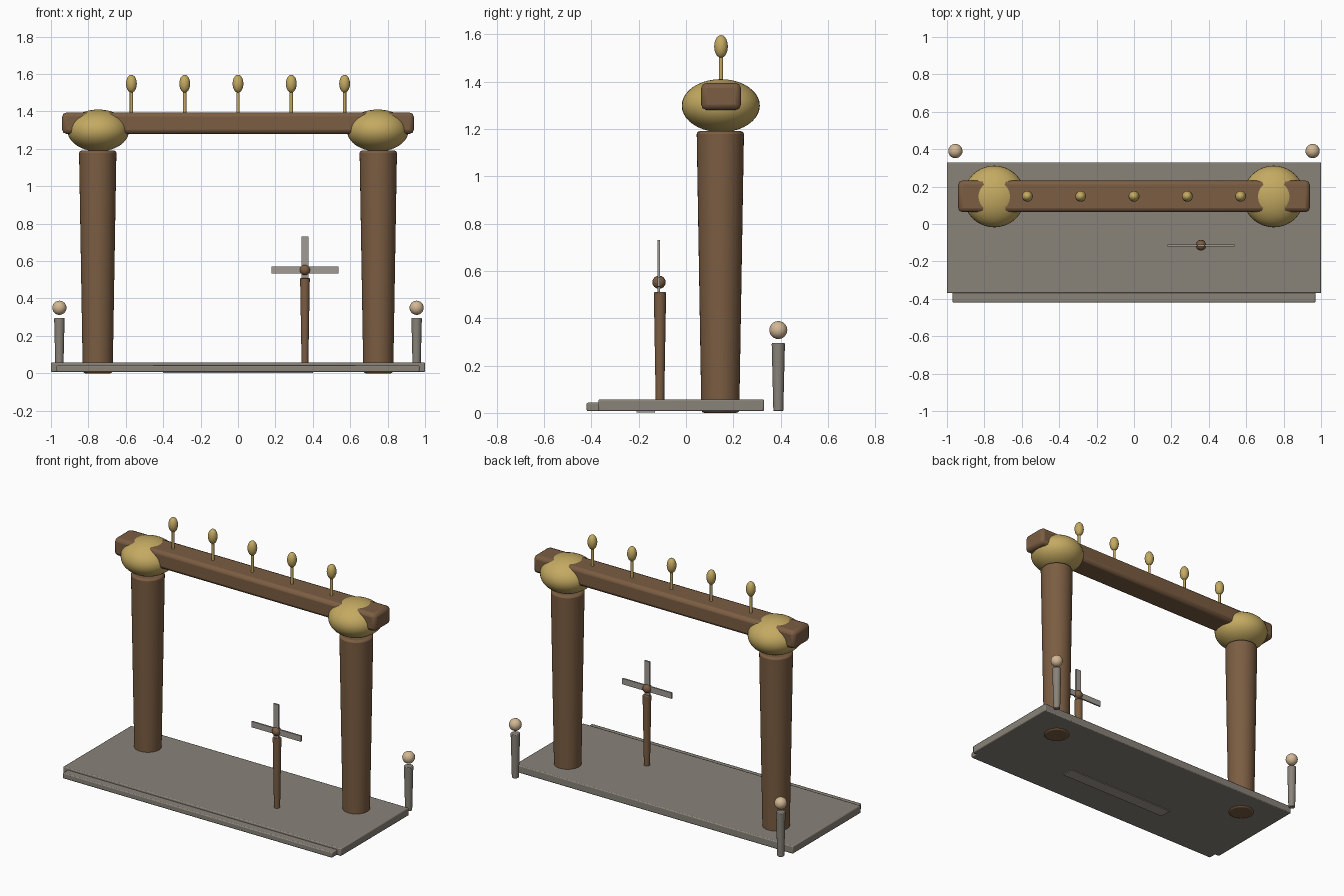
import bpy, math

if "Cube" in bpy.data.objects:
    bpy.data.objects.remove(bpy.data.objects["Cube"])


def mat(name, rgb):
    m = bpy.data.materials.new(name)
    m.diffuse_color = (*rgb, 1)
    m.use_nodes = True
    m.node_tree.nodes["Principled BSDF"].inputs["Base Color"].default_value = m.diffuse_color
    return m


WOOD = mat("wood", (0.20, 0.11, 0.055))
GOLD = mat("gold", (0.55, 0.40, 0.12))
STONE = mat("stone", (0.25, 0.225, 0.19))
PALE = mat("pale", (0.36, 0.33, 0.30))
CREAM = mat("cream", (0.65, 0.48, 0.30))


def finish(name, material, bevel=0.0, smooth=True):
    ob = bpy.context.object
    ob.name = name
    ob.data.materials.append(material)
    bpy.ops.object.transform_apply(location=False, rotation=True, scale=True)
    if bevel:
        b = ob.modifiers.new("bevel", "BEVEL")
        b.width = bevel
        b.segments = 2
        b.limit_method = 'ANGLE'
        b.angle_limit = math.radians(50)
    if smooth:
        bpy.ops.object.shade_smooth_by_angle(angle=math.radians(40))
    return ob


def box(name, lo, hi, material, bevel=0.0):
    bpy.ops.mesh.primitive_cube_add(size=1, location=[(a + b) / 2 for a, b in zip(lo, hi)])
    bpy.context.object.scale = [b - a for a, b in zip(lo, hi)]
    return finish(name, material, bevel)


def taper(name, x, y, z0, z1, r0, r1, material, bevel=0.0, sides=32):
    bpy.ops.mesh.primitive_cone_add(vertices=sides, radius1=r0, radius2=r1, depth=z1 - z0,
                                    location=(x, y, (z0 + z1) / 2))
    return finish(name, material, bevel)


def ball(name, x, y, z, r, rz, material, seg=24):
    bpy.ops.mesh.primitive_uv_sphere_add(segments=seg, ring_count=seg // 2, radius=1, location=(x, y, z))
    bpy.context.object.scale = (r, r, rz)
    return finish(name, material)


# stone platform, front step and the strip showing underneath
box("platform", (-1, -0.37, 0.007), (1, 0.33, 0.057), STONE, 0.006)
box("front_step", (-0.97, -0.42, 0.007), (0.97, -0.30, 0.043), STONE, 0.006)
box("under_strip", (-0.4, -0.21, 0.002), (0.4, -0.13, 0.03), PALE)

# gate pillars, gold capitals and rear marker posts on both sides
for side, s in (("left", -1), ("right", 1)):
    taper(side + "_pillar", s * 0.75, 0.145, 0.0, 1.19, 0.08, 0.1, WOOD, 0.012, 40)
    ball(side + "_capital", s * 0.747, 0.147, 1.298, 0.165, 0.112, GOLD, 40)
    taper(side + "_marker_post", s * 0.955, 0.39, 0.007, 0.295, 0.021, 0.028, STONE, 0.004, 24)
    ball(side + "_marker_lamp", s * 0.955, 0.39, 0.35, 0.038, 0.038, CREAM)

# crossbeam
box("crossbeam", (-0.94, 0.064, 1.28), (0.94, 0.232, 1.394), WOOD, 0.022)

# row of finials on the beam
for i in range(5):
    x = (i - 2) * 0.285
    taper(f"finial_rod_{i + 1}", x, 0.148, 1.38, 1.52, 0.009, 0.009, GOLD, 0, 16)
    ball(f"finial_bud_{i + 1}", x, 0.148, 1.548, 0.029, 0.048, GOLD, 20)

# pinwheel: post, hub and four thin blades
PX, PY, PZ = 0.358, -0.11, 0.552
taper("pinwheel_post", PX, PY, 0.05, 0.51, 0.018, 0.026, WOOD, 0.004, 24)
ball("pinwheel_hub", PX, PY - 0.004, PZ, 0.028, 0.028, WOOD)
for i in range(4):
    a = i * math.pi / 2
    bpy.ops.mesh.primitive_cube_add(size=1, location=(PX + 0.09 * math.cos(a), PY - 0.005, PZ + 0.09 * math.sin(a)),
                                    rotation=(0, -a, 0))
    bpy.context.object.scale = (0.176, 0.01, 0.038)
    finish(f"pinwheel_blade_{i + 1}", PALE)
